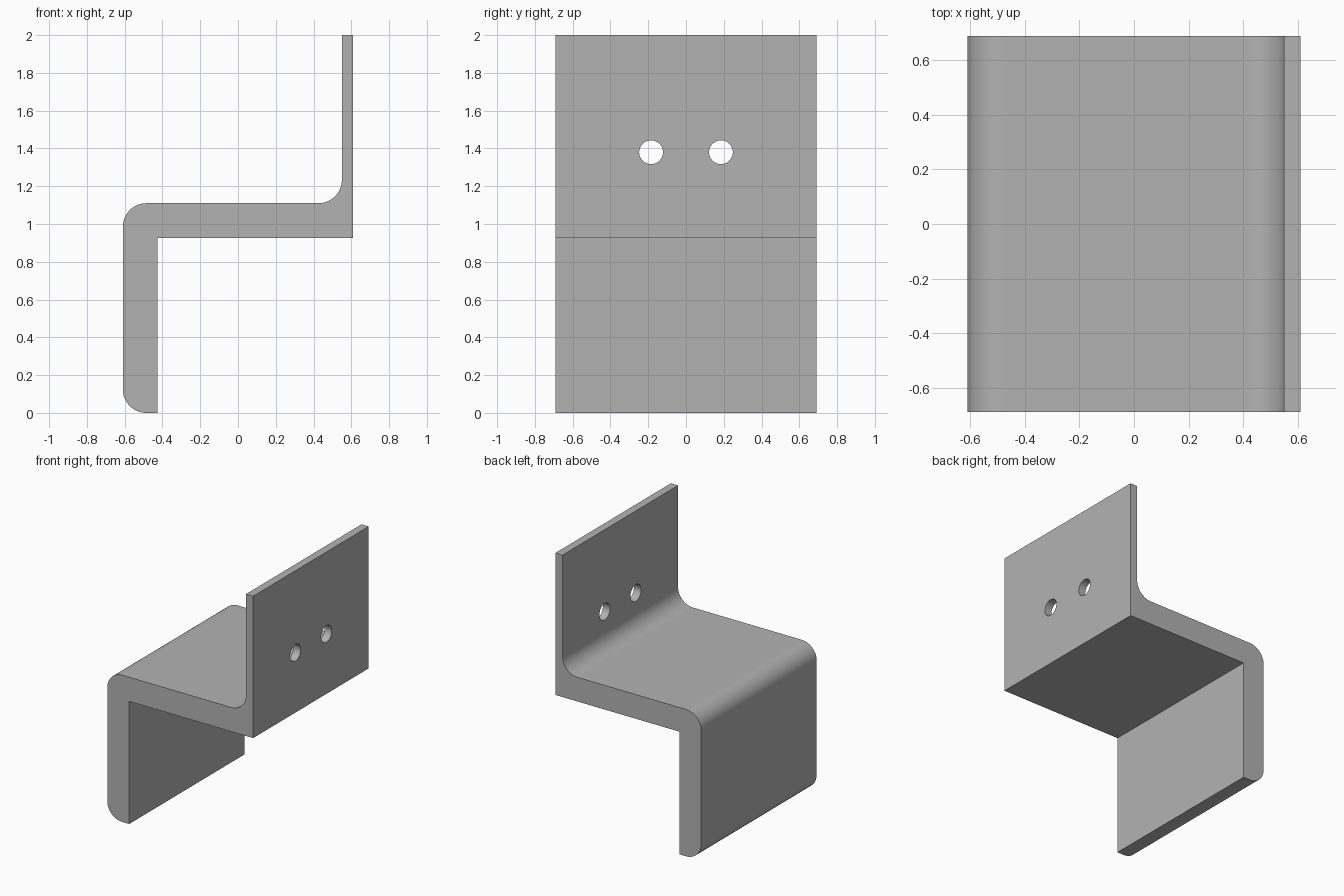
import bpy, bmesh
from math import cos, sin, radians
from mathutils import Matrix

if "Cube" in bpy.data.objects:
    bpy.data.objects.remove(bpy.data.objects["Cube"], do_unlink=True)

HALF_DEPTH = 0.69
OUT, LEG_IN, PLATE_IN = 0.61, -0.427, 0.55
SHELF_LOW, SHELF_TOP, HEIGHT = 0.927, 1.11, 2.0
RADIUS = 0.125
HOLE_Y, HOLE_Z, HOLE_R = 0.185, 1.38, 0.063

metal = bpy.data.materials.new("grey_metal")
metal.use_nodes = True
grey = (0.45, 0.45, 0.45, 1)
metal.diffuse_color = grey
metal.node_tree.nodes["Principled BSDF"].inputs["Base Color"].default_value = grey


def arc(cx, cz, start, end, steps=14):
    """Points of a rounded corner, angles in degrees."""
    angles = [radians(start + (end - start) * i / steps) for i in range(steps + 1)]
    return [(cx + RADIUS * cos(a), cz + RADIUS * sin(a)) for a in angles]


def mesh_object(name, bm):
    bmesh.ops.recalc_face_normals(bm, faces=bm.faces)
    mesh = bpy.data.meshes.new(name)
    bm.to_mesh(mesh)
    bm.free()
    obj = bpy.data.objects.new(name, mesh)
    bpy.context.collection.objects.link(obj)
    mesh.materials.append(metal)
    return obj


# Stepped bracket profile, extruded along the depth
profile = [(LEG_IN, 0), (LEG_IN, SHELF_LOW), (OUT, SHELF_LOW), (OUT, HEIGHT), (PLATE_IN, HEIGHT)]
profile += arc(PLATE_IN - RADIUS, SHELF_TOP + RADIUS, 0, -90)
profile += arc(-OUT + RADIUS, SHELF_TOP - RADIUS, 90, 180)
profile += arc(-OUT + RADIUS, RADIUS, 180, 270)

bm = bmesh.new()
side = bm.faces.new([bm.verts.new((x, -HALF_DEPTH, z)) for x, z in profile])
grown = bmesh.ops.extrude_face_region(bm, geom=[side], use_keep_orig=True)["geom"]
bmesh.ops.translate(bm, vec=(0, 2 * HALF_DEPTH, 0),
                    verts=[v for v in grown if isinstance(v, bmesh.types.BMVert)])
bracket = mesh_object("bracket", bm)

# Pair of screw holes through the upright plate
bm = bmesh.new()
for y in (-HOLE_Y, HOLE_Y):
    place = Matrix.Translation((OUT, y, HOLE_Z)) @ Matrix.Rotation(radians(90), 4, "Y")
    bmesh.ops.create_cone(bm, cap_ends=True, segments=40, radius1=HOLE_R,
                          radius2=HOLE_R, depth=0.4, matrix=place)
cutter = mesh_object("hole_cutter", bm)
cutter.hide_render = True

cut = bracket.modifiers.new("screw_holes", "BOOLEAN")
cut.operation = "DIFFERENCE"
cut.solver = "EXACT"
cut.object = cutter

bpy.ops.object.select_all(action="DESELECT")
bracket.select_set(True)
bpy.context.view_layer.objects.active = bracket
bpy.ops.object.modifier_apply(modifier=cut.name)
bpy.data.objects.remove(cutter, do_unlink=True)

# Smooth bends and hole walls, crisp edges
bpy.ops.object.shade_smooth_by_angle(angle=radians(30))
weighted = bracket.modifiers.new("flat_face_normals", "WEIGHTED_NORMAL")
weighted.keep_sharp = True
